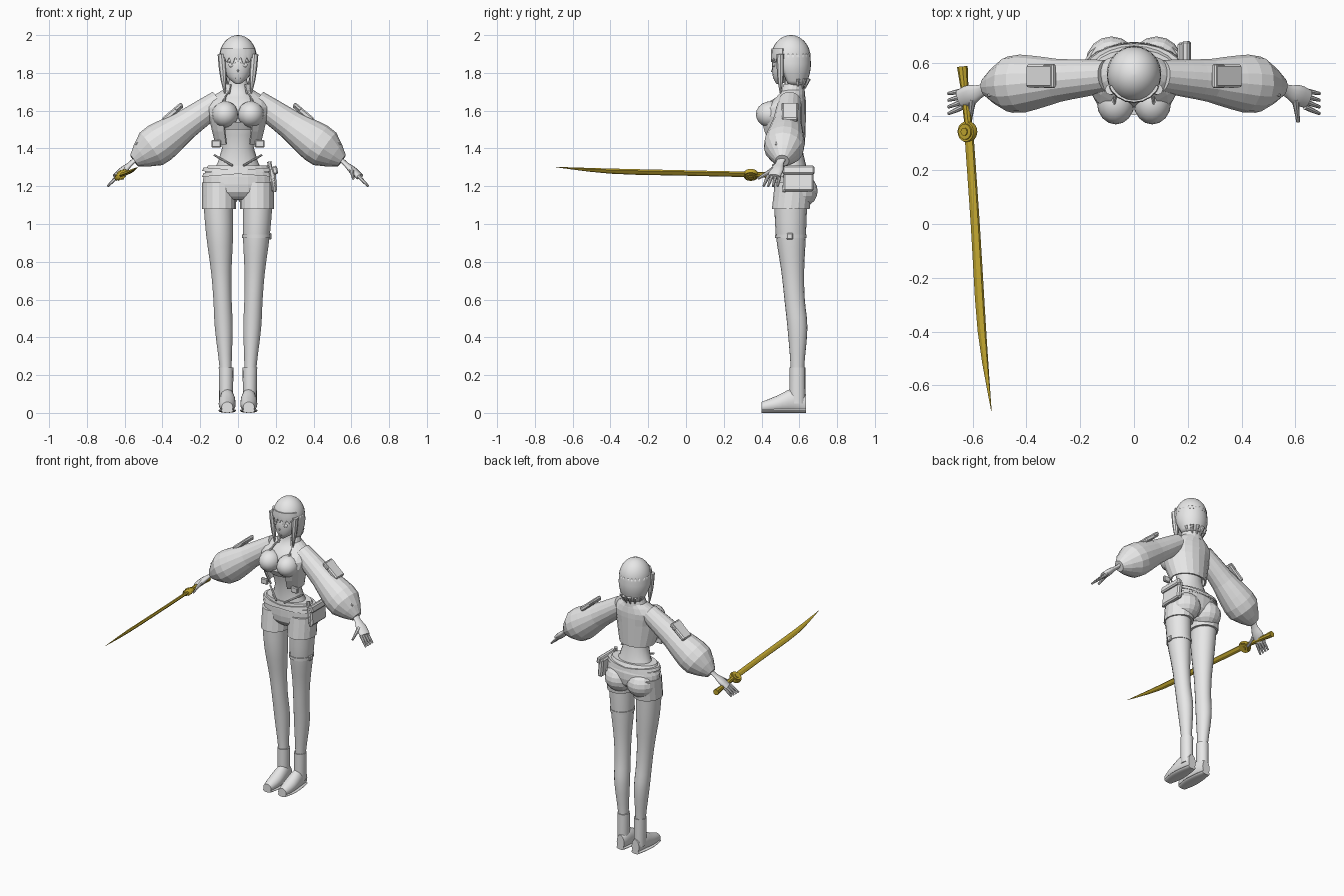
import bpy, bmesh
from math import cos, sin, pi, radians
from mathutils import Vector, Matrix

if "Cube" in bpy.data.objects:
    bpy.data.objects.remove(bpy.data.objects["Cube"], do_unlink=True)


def material(name, red, green, blue):
    colour = (red, green, blue, 1)
    mat = bpy.data.materials.new(name)
    mat.use_nodes = True
    mat.diffuse_color = colour
    mat.node_tree.nodes["Principled BSDF"].inputs["Base Color"].default_value = colour
    return mat


GREY = material("plain grey", .8, .8, .8)
GOLD = material("dark gold", .56, .4, .03)
X, Y, Z = Vector((1, 0, 0)), Vector((0, 1, 0)), Vector((0, 0, 1))


def finish(name, bm, mat=GREY, mirror=False, smooth=40, thickness=0):
    """Turn a bmesh into a shaded object, with optional mirror and thickness."""
    bmesh.ops.recalc_face_normals(bm, faces=bm.faces)
    mesh = bpy.data.meshes.new(name)
    bm.to_mesh(mesh)
    bm.free()
    mesh.materials.append(mat)
    ob = bpy.data.objects.new(name, mesh)
    bpy.context.collection.objects.link(ob)
    if smooth:
        bpy.ops.object.select_all(action='DESELECT')
        ob.select_set(True)
        bpy.context.view_layer.objects.active = ob
        bpy.ops.object.shade_smooth_by_angle(angle=radians(smooth))
    if thickness:
        ob.modifiers.new("Thickness", 'SOLIDIFY').thickness = thickness
    if mirror:
        ob.modifiers.new("Mirror", 'MIRROR')


def refine(stations, steps):
    """Run a smooth spline through the stations."""
    pts = [Vector(s) for s in stations]
    pts = [pts[0]] + pts + [pts[-1]]
    out = []
    for a, b, c, d in zip(pts, pts[1:], pts[2:], pts[3:]):
        for i in range(steps):
            t = i / steps
            out.append(b + (c - a) * (t / 2) + (a * 2 - b * 5 + c * 4 - d) * (t * t / 2)
                       + (b * 3 - a - c * 3 + d) * (t ** 3 / 2))
    return out + [pts[-1]]


def loft(name, stations, u=X, v=Y, sides=16, steps=3, gap=0, **look):
    """Skin ellipses at (x, y, z, radius u, radius v); gap leaves the front open."""
    bm = bmesh.new()
    count = sides + 1 if gap else sides
    angles = [radians(gap / 2 - 90 + (360 - gap) * i / sides) for i in range(count)]
    rings = []
    for x, y, z, ru, rv in refine(stations, steps):
        centre = Vector((x, y, z))
        rings.append([bm.verts.new(centre + u * (ru * cos(a)) + v * (rv * sin(a))) for a in angles])
    for low, high in zip(rings, rings[1:]):
        for i in range(sides):
            j = (i + 1) % count
            bm.faces.new((low[i], low[j], high[j], high[i]))
    if not gap:
        bm.faces.new(rings[0])
        bm.faces.new(rings[-1])
    finish(name, bm, **look)


def upright(name, rows, x=0, **look):
    """Loft stacked rows of (height, y, half width, half depth)."""
    loft(name, [(x, y, z, rx, ry) for z, y, rx, ry in rows], **look)


def limb(name, start, end, radii, flat=1, sides=8, steps=1, **look):
    """Straight tube with evenly spaced radii, optionally flattened."""
    start, end = Vector(start), Vector(end)
    turn = (end - start).to_track_quat('Z', 'Y')
    stations = [(*start.lerp(end, i / (len(radii) - 1)), r, r * flat) for i, r in enumerate(radii)]
    loft(name, stations, turn @ X, turn @ Y, sides, steps, **look)


def solid(name, centre, size, shape="ball", tilt=0, **look):
    """Ellipsoid of given radii, or bevelled box of given size."""
    bm = bmesh.new()
    place = Matrix.Translation(centre) @ Matrix.Rotation(tilt, 4, 'Y') @ Matrix.Diagonal((*size, 1))
    if shape == "ball":
        bmesh.ops.create_uvsphere(bm, u_segments=16, v_segments=10, radius=1, matrix=place)
    else:
        bmesh.ops.create_cube(bm, size=1, matrix=place)
        bmesh.ops.bevel(bm, geom=bm.edges[:], offset=min(size) / 4, segments=1, affect='EDGES')
    finish(name, bm, **look)


# Torso, neck and bust
upright("torso", [(1.2, .57, .17, .1), (1.4, .545, .085, .07), (1.6, .52, .13, .085),
                  (1.7, .565, .065, .05), (1.8, .56, .04, .04)], sides=20, smooth=60)
solid("bust_cup", (.068, .45, 1.58), (.07, .08, .07), mirror=True)
upright("under_bust_band", [(1.5, .51, .1, .085), (1.54, .5, .11, .095)], steps=1)
limb("top_strap", (.075, .44, 1.64), (.06, .55, 1.71), (.006, .006), mirror=True)

# Cropped open jacket with collar
upright("jacket", [(1.42, .53, .12, .1), (1.57, .505, .155, .13), (1.65, .54, .16, .095),
                   (1.71, .565, .08, .06)], gap=64, steps=2, smooth=0, thickness=.01)
upright("collar", [(1.69, .56, .085, .07), (1.74, .565, .07, .06)],
        gap=70, steps=1, smooth=0, thickness=.01)
solid("hem_tab", (.115, .455, 1.425), (.05, .02, .04), "box", mirror=True, smooth=0)

# Puffed sleeves with pockets and cuff straps
limb("sleeve", (.1, .55, 1.65), (.55, .51, 1.335), (.06, .07, .08, .1, .105, .036),
     sides=16, steps=2, mirror=True, smooth=0)
solid("sleeve_pocket", (.345, .55, 1.59), (.13, .085, .03), "box", tilt=.7, mirror=True, smooth=0)
solid("pocket_flap", (.315, .55, 1.62), (.05, .09, .02), "box", tilt=.7, mirror=True, smooth=0)
for side, y in (("front", .48), ("back", .53)):
    solid(f"{side}_cuff_strap", (.51, y, 1.44), (.075, .015, .03), "box",
          tilt=.85, mirror=True, smooth=0)
solid("cuff_buckle", (.51, .505, 1.44), (.025, .06, .03), "box", tilt=.85, mirror=True, smooth=0)

# Hands
limb("palm", (.53, .51, 1.355), (.645, .465, 1.25), (.028, .023, .038, .035),
     flat=.5, sides=12, steps=3, mirror=True, smooth=60)
for i, finger in enumerate(("little", "ring", "middle", "index")):
    y = .495 - i * .02
    limb(f"{finger}_finger", (.635, y, 1.255), (.69, y - .01 - i * .005, 1.2),
         (.01, .009, .006), mirror=True)
limb("thumb", (.6, .465, 1.29), (.61, .38, 1.24), (.015, .01, .007), mirror=True)

# Shorts, seat and belts
upright("shorts", [(1.13, .565, .1, .06), (1.17, .57, .18, .1), (1.25, .57, .185, .105),
                   (1.31, .56, .16, .09)], sides=22, steps=2, smooth=0)
upright("shorts_leg", [(1.08, .555, .09, .1), (1.22, .57, .09, .1)], x=.1, mirror=True, smooth=0)
solid("seat", (.083, .6, 1.175), (.097, .097, .09), mirror=True, smooth=0)
for side, lean in (("left", -.08), ("right", .08)):
    upright(f"{side}_slung_belt", [(1.265, .565, .19, .108), (1.285, .565, .183, .105)],
            u=X + Z * lean, sides=24, steps=1, smooth=0)
limb("hip_string", (.03, .46, 1.31), (.125, .53, 1.365), (.006, .006), mirror=True)

# Hip pouch and hanging strap on the left side
solid("hip_pouch", (.185, .595, 1.235), (.035, .16, .125), "box", tilt=-.1, smooth=0)
solid("pouch_flap", (.195, .595, 1.285), (.03, .17, .045), "box", tilt=-.2, smooth=0)
limb("hanging_strap", (.165, .53, 1.33), (.195, .52, 1.17), (.012, .01))

# Legs lean slightly outward with height
profile = [(1.15, .555, .08), (.95, .555, .073), (.75, .565, .055), (.6, .575, .049),
           (.45, .59, .048), (.25, .59, .033), (.15, .59, .033)]
loft("leg", [(.055 + .045 * z, y, z, r, r * 1.1) for z, y, r in profile],
     sides=18, mirror=True, smooth=60)
upright("thigh_strap", [(.925, .555, .076, .083), (.945, .555, .077, .084)], x=.097, steps=1)
solid("thigh_buckle", (.168, .55, .935), (.02, .035, .035), "box", smooth=0)

# Ankle boots, with a sole that follows the foot outline
upright("boot_shaft", [(.05, .59, .036, .042), (.24, .59, .039, .042)], x=.063, mirror=True)
outline = [(.635, .05, .028, .05), (.57, .065, .04, .065), (.48, .045, .045, .045), (.4, .03, .03, .028)]
loft("boot_foot", [(.057, y, z, wide, tall) for y, z, wide, tall in outline], v=Z, mirror=True)
loft("boot_sole", [(.057, y, .012, wide * 1.05, .012) for y, z, wide, tall in outline],
     v=Z, mirror=True)

# Head and face
upright("face", [(1.74, .49, .01, .01), (1.78, .52, .058, .06), (1.86, .545, .083, .088),
                 (1.95, .555, .06, .06)], sides=20, smooth=60)
limb("nose", (0, .467, 1.825), (0, .45, 1.805), (.007, .003))
solid("eye", (.034, .468, 1.842), (.017, .009, .013), mirror=True)
limb("eyelid", (.014, .46, 1.852), (.056, .475, 1.858), (.003, .003), mirror=True)
solid("mouth", (0, .466, 1.772), (.013, .006, .003))
solid("ear", (.078, .56, 1.82), (.012, .02, .03), mirror=True)

# Bobbed hair: domed crown, open-fronted back, fringe, side locks and nape tufts
dome = [pi / 2 * i / 8 for i in range(8)] + [1.55]
upright("hair_crown", [(1.88 + .12 * sin(a), .555, .1 * cos(a), .105 * cos(a)) for a in dome],
        sides=24, steps=1, smooth=60)
upright("hair_back", [(1.735, .575, .07, .062), (1.82, .56, .1, .1), (1.9, .555, .098, .103)],
        gap=116, sides=20, smooth=60, thickness=.012)
for i in range(7):
    a = radians(18 * i - 144)
    out = Vector((cos(a), sin(a), 0))
    root = Vector((0, .555, 1.93)) + out * .095
    tip = root + out * .006 - Z * (.085 - .012 * (i % 2))
    loft(f"fringe_{i}", [(*root, .02, .008), (*root.lerp(tip, .5), .02, .008), (*tip, .003, .003)],
         u=Z.cross(out), v=out, sides=6)
limb("side_lock", (.088, .5, 1.9), (.07, .5, 1.69), (.02, .02, .015, .003),
     steps=2, mirror=True)
for i in range(6):
    a = radians(15 + i * 30)
    out = Vector((cos(a), sin(a), 0))
    base = Vector((0, .575, 1.77))
    limb(f"nape_tuft_{i}", base + out * .075, base + out * .055 - Z * .055, (.014, .009, .003))

# Curved sword held in the right hand
wide, normal = Vector((.8, 0, .6)), Vector((-.6, 0, .8))
blade = [(-.615, .36, 1.262, .02), (-.59, 0, 1.27, .02), (-.565, -.4, 1.28, .019), (-.53, -.695, 1.302, .001)]
loft("sword_blade", [(x, y, z, r, r / 2) for x, y, z, r in blade],
     wide, normal, sides=6, mat=GOLD, smooth=25)
limb("sword_grip", (-.615, .36, 1.262), (-.638, .585, 1.253), (.014, .015, .015, .02), mat=GOLD)
hub = Vector((-.619, .343, 1.26))
for part, radius, rise in (("disc", .041, .012), ("rim", .032, .018), ("hub", .016, .023)):
    limb(f"guard_{part}", hub - normal * rise, hub + normal * rise,
         (radius * .9, radius, radius * .9), sides=20, mat=GOLD)
